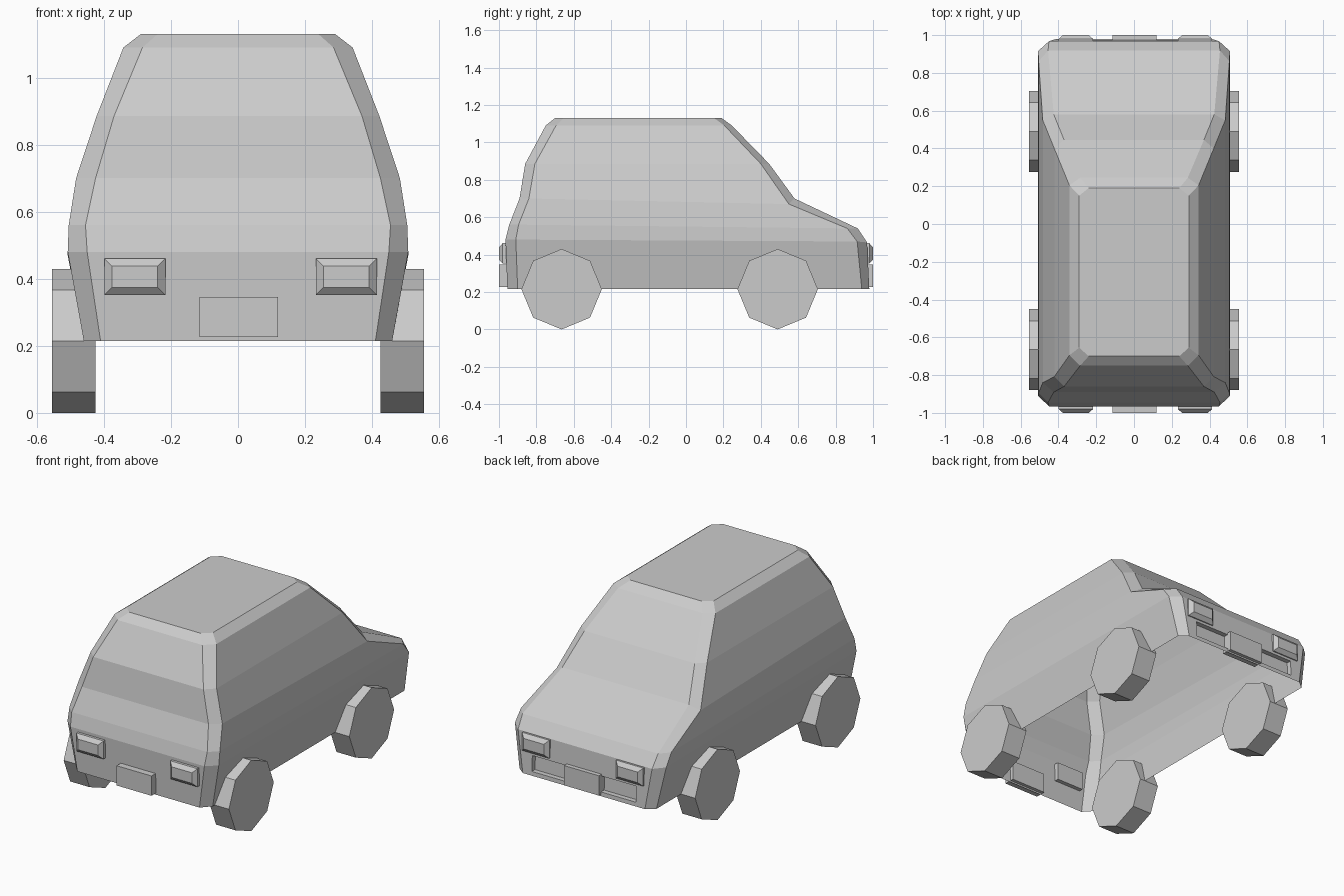
import bpy, bmesh, math
from mathutils import Matrix, Vector

if "Cube" in bpy.data.objects:
    bpy.data.objects.remove(bpy.data.objects["Cube"])


def make_object(name, bm):
    bmesh.ops.recalc_face_normals(bm, faces=bm.faces[:])
    mesh = bpy.data.meshes.new(name)
    bm.to_mesh(mesh)
    bm.free()
    ob = bpy.data.objects.new(name, mesh)
    bpy.context.collection.objects.link(ob)
    return ob


def loft(bm, rings):
    """Join rings of equal point count with quads; return vertex rings."""
    vs = [[bm.verts.new(p) for p in r] for r in rings]
    for a, b in zip(vs, vs[1:]):
        for i in range(len(a)):
            j = (i + 1) % len(a)
            bm.faces.new((a[i], a[j], b[j], b[i]))
    return vs


# Body shell levels: rear z, front side z, front z, end half width, side half width,
# rear y, rear side y, front side y, front y
LEVELS = [
    (0.215, 0.215, 0.215, 0.410, 0.460, -0.955, -0.900, 0.940, 0.980),
    (0.480, 0.470, 0.465, 0.450, 0.508, -0.965, -0.910, 0.915, 0.968),
    (0.560, 0.540, 0.540, 0.455, 0.505, -0.945, -0.895, 0.862, 0.918),
    (0.700, 0.670, 0.700, 0.425, 0.483, -0.890, -0.840, 0.550, 0.580),
    (0.885, 0.885, 0.885, 0.370, 0.422, -0.860, -0.808, 0.400, 0.445),
    (1.090, 1.090, 1.090, 0.285, 0.342, -0.750, -0.695, 0.205, 0.245),
    (1.130, 1.130, 1.130, 0.240, 0.290, -0.700, -0.655, 0.150, 0.190),
]


def body_ring(zr, zs, zf, wi, wo, yr, yrs, yfs, yf):
    half = [(wi, yr, zr), (wo, yrs, zr), (wo, yfs, zs), (wi, yf, zf)]
    return half + [(-x, y, z) for x, y, z in reversed(half)]


bm = bmesh.new()
rings = loft(bm, [body_ring(*lv) for lv in LEVELS])
bm.faces.new(rings[-1])          # roof; the underside stays open

# Recessed grille in the nose panel
nose = next(f for f in bm.faces if {rings[0][3], rings[0][4], rings[1][3], rings[1][4]} == set(f.verts))
mid = nose.calc_center_median()
bmesh.ops.inset_individual(bm, faces=[nose], thickness=0.05)
for v in nose.verts:
    z = 0.335 if v.co.z > mid.z else 0.24
    v.co = Vector((math.copysign(0.35, v.co.x), 0.98 - 0.048 * (z - 0.215), z))
back = bmesh.ops.extrude_discrete_faces(bm, faces=[nose])["faces"][0]
for v in back.verts:
    v.co.y -= 0.03
make_object("body", bm)


def end_block(name, cx, cz, w, h, end, taper=0.0):
    """Block sticking out of the front (+1) or rear (-1) panel, optionally bevelled."""
    def rect(y, t):
        a, b = w / 2 - t, h / 2 - t
        return [(cx + i * a, end * y, cz + j * b) for i, j in ((-1, -1), (1, -1), (1, 1), (-1, 1))]
    bm = bmesh.new()
    sections = [rect(0.935, 0), rect(0.98, 0), rect(1.0, taper)] if taper else [rect(0.935, 0), rect(1.0, 0)]
    vs = loft(bm, sections)
    bm.faces.new(vs[0])
    bm.faces.new(vs[-1])
    return make_object(name, bm)


# Lamps and number plates on both ends
for end, label in ((1, "front"), (-1, "rear")):
    for cx, side in ((-0.308, "left"), (0.323, "right")):
        end_block(f"{label}_lamp_{side}", cx, 0.406, 0.182, 0.11, end, 0.023)
    end_block(f"{label}_plate", 0.002, 0.286, 0.234, 0.12, end)

# Eight-sided wheels
for sx, side in ((-1, "left"), (1, "right")):
    for y, label in ((0.49, "front"), (-0.665, "rear")):
        bm = bmesh.new()
        bmesh.ops.create_cone(
            bm, cap_ends=True, segments=8, radius1=0.215, radius2=0.215, depth=0.13,
            matrix=Matrix.Translation((sx * 0.49, y, 0.215)) @ Matrix.Rotation(math.pi / 2, 4, "Y"))
        make_object(f"{label}_wheel_{side}", bm)
